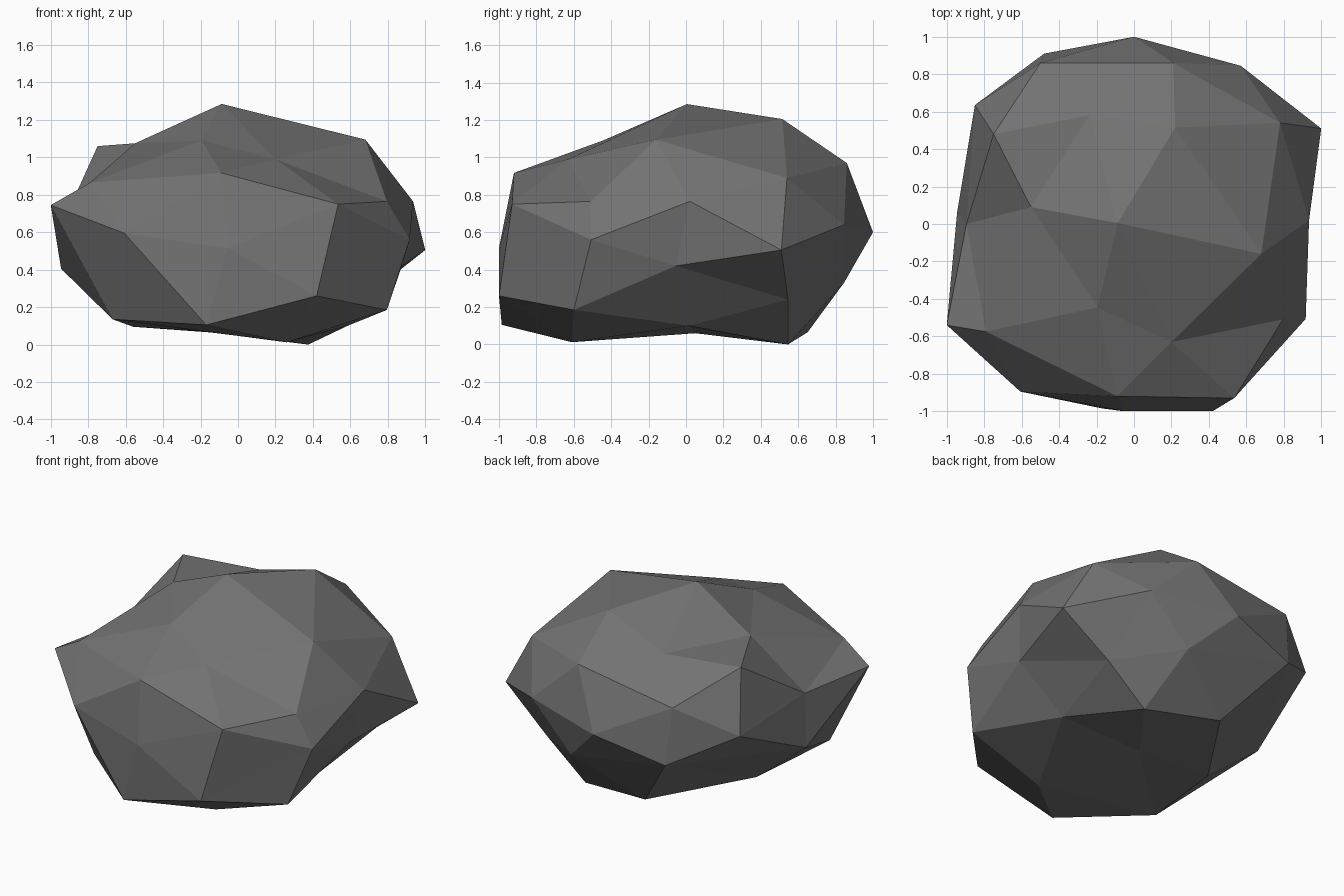
import bpy, bmesh
from mathutils import Vector

# Corner points of the boulder, in rough bands from crown to base
CROWN = [(-.087, .005, 1.285), (.22, .515, 1.205), (.68, -.16, 1.095), (-.195, -.445, 1.09),
         (-.55, .09, 1.075), (-.75, .48, 1.06), (-.24, .58, 1.055), (.2, -.63, .99),
         (.21, .86, .97), (-.09, -.92, .917), (.78, .54, .89), (-.79, -.575, .865), (-.5, .86, .86)]
BELT = [(.795, -.51, .765), (.935, .02, .765), (.535, -.93, .75), (-1, -.54, .745), (-.895, 0, .74),
        (-.85, .635, .675), (.57, .845, .64), (0, 1, .6), (-.607, -.895, .595), (.917, -.507, .56),
        (-.055, -1, .515), (1, .51, .505), (-.48, .91, .483), (.875, -.055, .42), (-.945, .06, .405)]
BASE = [(.275, .845, .33), (.42, -1, .26), (.665, .545, .24), (.795, -.6, .185), (-.67, -.59, .135),
        (-.17, -.985, .105), (.585, .015, .1), (-.56, .04, .095), (-.148, .65, .065),
        (.26, -.61, .012), (.375, .545, 0), (0, .05, .06)]


def wrap_on_sphere(points, centre, stretch):
    """Triangulate around a sphere, then push each corner to its real place (keeps dents)."""
    bm = bmesh.new()
    home = {}
    for p in points:
        d = Vector(p) - centre
        d.z *= stretch
        home[bm.verts.new(d.normalized())] = p
    bmesh.ops.convex_hull(bm, input=bm.verts[:])
    bmesh.ops.recalc_face_normals(bm, faces=bm.faces[:])
    for v in bm.verts:
        v.co = home[v]
    return bm


# Boulder: one flat-shaded low-poly stone
mesh = bpy.data.meshes.new("boulder")
bm = wrap_on_sphere(CROWN + BELT + BASE, Vector((0, 0, .58)), 1.5)
bm.to_mesh(mesh)
bm.free()
boulder = bpy.data.objects.new("boulder", mesh)
bpy.context.collection.objects.link(boulder)

# Stone colour
stone = bpy.data.materials.new("stone grey")
stone.diffuse_color = (.17, .17, .17, 1)
mesh.materials.append(stone)
